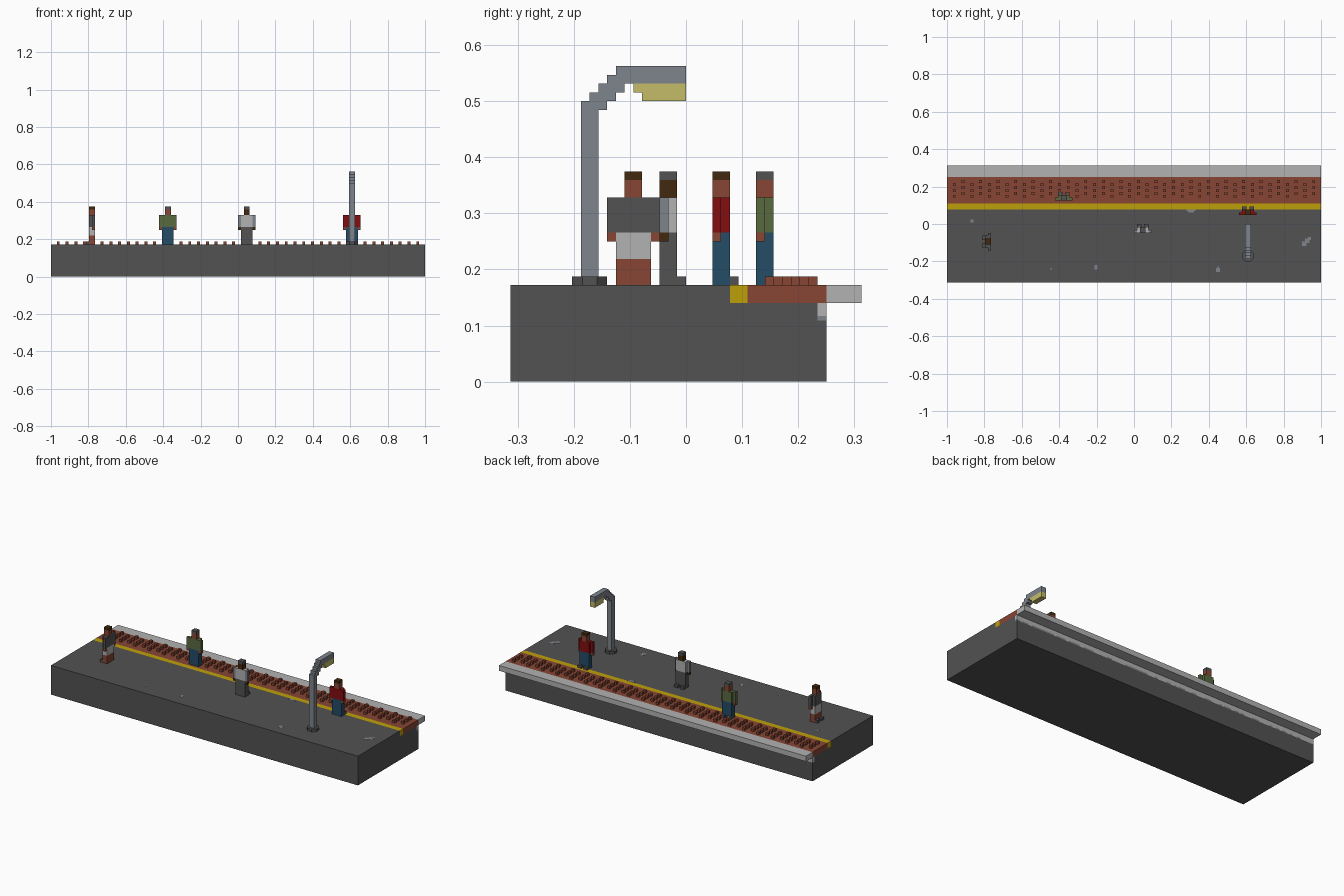
import bpy, bmesh, math, random
from mathutils import Matrix, Vector

cube = bpy.data.objects.get("Cube")
if cube:
    bpy.data.objects.remove(cube, do_unlink=True)

V = 1 / 128  # grid step: the platform is 256 steps long


def lin(c):
    c /= 255
    return c / 12.92 if c <= 0.04045 else ((c + 0.055) / 1.055) ** 2.4


def material(name, r, g, b):
    m = bpy.data.materials.new(name)
    m.use_nodes = True
    col = (lin(r), lin(g), lin(b), 1)
    m.diffuse_color = col
    bsdf = next(n for n in m.node_tree.nodes if n.type == 'BSDF_PRINCIPLED')
    bsdf.inputs["Base Color"].default_value = col
    return m


DARK = material("dark grey", 82, 82, 82)
LIGHT = material("light grey", 178, 178, 178)
CLAY = material("brick red", 135, 70, 52)
YELLOW = material("line yellow", 190, 160, 10)
GLOW = material("lamp yellow", 195, 188, 104)
STEEL = material("steel grey", 126, 132, 140)
BROWN = material("dark brown", 66, 42, 14)
CRIMSON = material("crimson", 130, 14, 16)
BLUE = material("denim blue", 35, 76, 102)
GREEN = material("olive green", 88, 106, 64)


def finish(name, bm, mat, place=Matrix()):
    bmesh.ops.recalc_face_normals(bm, faces=bm.faces)
    bm.transform(Matrix.Scale(V, 4) @ place)
    me = bpy.data.meshes.new(name)
    bm.to_mesh(me)
    bm.free()
    me.materials.append(mat)
    ob = bpy.data.objects.new(name, me)
    bpy.context.collection.objects.link(ob)
    return ob


def boxes(name, mat, spans, place=Matrix()):
    """One object from boxes given as (x0, x1, y0, y1, z0, z1) in grid steps."""
    bm = bmesh.new()
    for x0, x1, y0, y1, z0, z1 in spans:
        mid = Vector((x0 + x1, y0 + y1, z0 + z1)) / 2
        size = Matrix.Diagonal((x1 - x0, y1 - y0, z1 - z0, 1))
        bmesh.ops.create_cube(bm, size=1, matrix=Matrix.Translation(mid) @ size)
    return finish(name, bm, mat, place)


def extrude_x(name, mat, profile, x0, x1):
    """Extrude a (y, z) profile along x."""
    bm = bmesh.new()
    face = bm.faces.new([bm.verts.new((x0, y, z)) for y, z in profile])
    ext = bmesh.ops.extrude_face_region(bm, geom=[face])["geom"]
    bmesh.ops.translate(bm, vec=(x1 - x0, 0, 0),
                        verts=[g for g in ext if isinstance(g, bmesh.types.BMVert)])
    return finish(name, bm, mat)


# Platform slab with a recess along the back for the edge paving
extrude_x("platform_base", DARK,
          [(-40, 0), (32, 0), (32, 14), (30, 14), (30, 18), (10, 18), (10, 22), (-40, 22)],
          -128, 128)
boxes("yellow_line", YELLOW, [(-128, 128, 10, 14, 18, 22)])
boxes("tactile_strip", CLAY, [(-128, 128, 14, 32, 18, 22)])
boxes("edge_slab", LIGHT, [(-128, 128, 32, 40, 18, 22)])

# Staggered tactile studs
boxes("tactile_studs", CLAY,
      [(x, x + 2, y, y + 2, 22, 24)
       for i in range(42) for x in [-124 + 6 * i]
       for y in range(18 + 2 * (i % 2), 30, 4)])

# Worn ledge below the edge slab, with a ragged lower rim
random.seed(4)
boxes("ledge_band", LIGHT, [(-128, 128, 30, 32, 15, 18)])
teeth = {True: [], False: []}
x = -128
while x < 128:
    w = min(random.randint(1, 4), 128 - x)
    teeth[random.random() < 0.55].append((x, x + w, 30, 32, 14, 15))
    x += w
boxes("ledge_rim_light", LIGHT, teeth[True])
boxes("ledge_rim_dark", STEEL, teeth[False])

# Small worn patches on the paving, as thin plates
patches = [(36, 42, 9, 10), (37, 41, 8, 9), (115, 118, -15, -12), (117, 120, -13, -10),
           (119, 121, -11, -9), (-27, -25, -31, -28), (56, 59, -33, -30), (57, 58, -30, -29),
           (-112, -110, 1, 3), (-57, -56, -31, -30)]
boxes("paving_patches", STEEL, [(*p, 22, 22.1) for p in patches])

# Street lamp: stepped post and arm, light panel, eight-sided foot
extrude_x("lamp_post", STEEL,
          [(-24, 22), (-20, 22), (-20, 62), (-18, 62), (-18, 64), (-16, 64), (-16, 66),
           (-14, 66), (-14, 68), (0, 68), (0, 72), (-16, 72), (-16, 70), (-18, 70),
           (-18, 68), (-20, 68), (-20, 66), (-22, 66), (-22, 64), (-24, 64)], 76, 80)
extrude_x("lamp_light", GLOW,
          [(-12, 68), (-12, 66), (-10, 66), (-10, 64), (0, 64), (0, 68)], 76, 80)
bm = bmesh.new()
bmesh.ops.create_cone(bm, cap_ends=True, segments=8, radius1=4.33, radius2=4.33, depth=2,
                      matrix=Matrix.Translation((78, -22, 23)) @ Matrix.Rotation(math.pi / 8, 4, 'Z'))
finish("lamp_foot", bm, DARK)


def person(name, x, y, turn, hair, skin, shirt, sleeve, trousers, shorts=False):
    """Blocky standing figure that looks along +y before turning."""
    at = Matrix.Translation((x, y, 22)) @ Matrix.Rotation(math.radians(turn), 4, 'Z')
    sides = (-1, 1)

    def pair(x0, x1, *rest):
        return [(min(s * x0, s * x1), max(s * x0, s * x1), *rest) for s in sides]

    hem = 6 if shorts else 0
    boxes(name + "_trousers", trousers, [(-4, 4, -2, 2, hem, 12)], at)
    if shorts:
        boxes(name + "_bare_legs", skin, [(-4, 4, -2, 2, 0, hem)], at)
    boxes(name + "_shoes", DARK, pair(1, 4, 2, 4, 0, 2), at)
    boxes(name + "_torso", shirt, [(-4, 4, -2, 2, 12, 20)], at)
    boxes(name + "_sleeves", sleeve, pair(4, 6, -2, 0, 12, 20), at)
    boxes(name + "_hands", skin, pair(4, 6, -2, 0, 10, 12), at)
    boxes(name + "_head", skin, [(-2, 2, -2, 2, 20, 24)], at)
    boxes(name + "_hair", hair, [(-2, 2, -2, 2, 24, 26)], at)


# Waiting passengers
person("passenger_in_shorts", -100, -12, 90, BROWN, CLAY, DARK, DARK, LIGHT, True)
person("passenger_in_green", -48, 18, 0, DARK, CLAY, GREEN, GREEN, BLUE)
person("passenger_in_grey", 6, -4, 0, DARK, BROWN, LIGHT, STEEL, DARK)
person("passenger_in_red", 78, 8, 0, BROWN, CLAY, CRIMSON, CRIMSON, BLUE)
